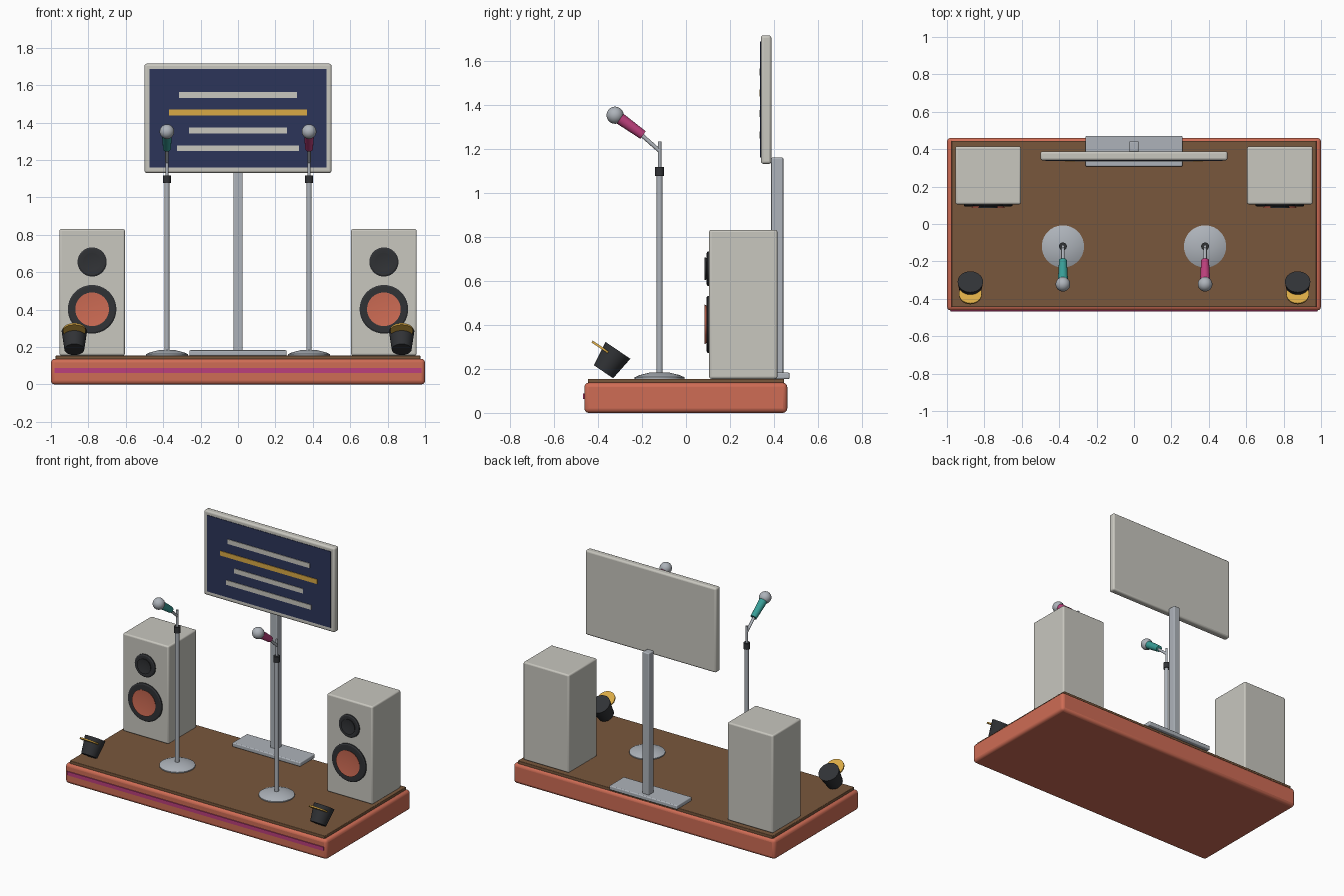
import bpy, bmesh, math
from mathutils import Vector

if "Cube" in bpy.data.objects:
    bpy.data.objects.remove(bpy.data.objects["Cube"])


def material(name, rgb):
    m = bpy.data.materials.new(name)
    m.diffuse_color = (*rgb, 1)
    m.use_nodes = True
    m.node_tree.nodes["Principled BSDF"].inputs["Base Color"].default_value = m.diffuse_color
    return m


CORAL = material("coral", (0.62, 0.15, 0.09))
WOOD = material("wood", (0.19, 0.095, 0.045))
MAGENTA = material("magenta", (0.50, 0.05, 0.20))
TEAL = material("teal", (0.04, 0.34, 0.31))
BLACK = material("black", (0.03, 0.032, 0.036))
NAVY = material("navy", (0.025, 0.035, 0.10))
GOLD = material("gold", (0.70, 0.40, 0.06))
CREAM = material("warm_grey", (0.58, 0.57, 0.52))
STEEL = material("steel", (0.42, 0.45, 0.49))


def finish(name, bm, mat):
    bmesh.ops.recalc_face_normals(bm, faces=bm.faces)
    me = bpy.data.meshes.new(name)
    bm.to_mesh(me)
    bm.free()
    me.materials.append(mat)
    ob = bpy.data.objects.new(name, me)
    bpy.context.collection.objects.link(ob)
    return ob


def box(name, lo, hi, mat, bevel=0.0):
    bm = bmesh.new()
    bmesh.ops.create_cube(bm, size=1)
    for v in bm.verts:
        v.co = [l + (c + 0.5) * (h - l) for c, l, h in zip(v.co, lo, hi)]
    ob = finish(name, bm, mat)
    if bevel:
        mod = ob.modifiers.new("bevel", "BEVEL")
        mod.width = bevel
        mod.segments = 3
    return ob


def lathe(name, profile, origin, axis, mat, n=32):
    """Revolve (radius, height) points around an axis through origin."""
    bm = bmesh.new()
    vs = [bm.verts.new((r, 0, h)) for r, h in profile]
    es = [bm.edges.new(p) for p in zip(vs, vs[1:])]
    bmesh.ops.spin(bm, geom=vs + es, axis=(0, 0, 1), cent=(0, 0, 0),
                   angle=math.tau, steps=n)
    bmesh.ops.remove_doubles(bm, verts=bm.verts, dist=1e-5)
    ob = finish(name, bm, mat)
    q = Vector((0, 0, 1)).rotation_difference(Vector(axis))
    ob.rotation_euler = q.to_euler()
    ob.location = origin
    return ob


def rod(name, a, b, r1, r2, mat, n=24):
    a, b = Vector(a), Vector(b)
    h = (b - a).length
    return lathe(name, [(0, 0), (r1, 0), (r2, h), (0, h)], a, b - a, mat, n)


# Stage platform
box("stage_base", (-1, -0.462, 0), (1, 0.46, 0.137), CORAL, 0.02)
box("stage_floor", (-0.975, -0.445, 0.13), (0.975, 0.445, 0.155), WOOD, 0.004)
box("stage_front_stripe", (-0.98, -0.468, 0.062), (0.98, -0.45, 0.088), MAGENTA)

# Screen with text bars
box("screen_frame", (-0.5, 0.34, 1.131), (0.5, 0.388, 1.715), CREAM, 0.012)
box("screen_panel", (-0.472, 0.337, 1.16), (0.472, 0.35, 1.687), NAVY)
for i, (w, z, mat) in enumerate([(0.315, 1.548, CREAM), (0.37, 1.453, GOLD),
                                 (0.262, 1.359, CREAM), (0.325, 1.263, CREAM)]):
    box(f"screen_bar_{i + 1}", (-w, 0.333, z - 0.016), (w, 0.345, z + 0.016), mat)

# Screen stand
box("screen_post", (-0.025, 0.387, 0.16), (0.025, 0.442, 1.16), STEEL, 0.006)
box("screen_foot", (-0.26, 0.308, 0.154), (0.26, 0.47, 0.183), STEEL, 0.006)

for side, s, mic_mat in (("left", -1, TEAL), ("right", 1, MAGENTA)):
    # Speaker cabinet and drivers
    x = 0.78 * s
    box(f"speaker_cabinet_{side}", (x - 0.175, 0.105, 0.155),
        (x + 0.175, 0.415, 0.831), CREAM, 0.01)
    for part, z, r, rc, mat in (("woofer", 0.402, 0.13, 0.09, CORAL),
                                ("tweeter", 0.655, 0.078, 0.052, BLACK)):
        lathe(f"{part}_ring_{side}",
              [(0, 0), (r, 0), (r, 0.017), (r - 0.008, 0.022), (rc, 0.022), (0, 0.012)],
              (x, 0.115, z), (0, -1, 0), BLACK, 40)
        lathe(f"{part}_cone_{side}",
              [(0, 0.014), (rc - 0.004, 0.03), (rc, 0.03), (rc * 0.9, 0.016)],
              (x, 0.115, z), (0, -1, 0), mat, 40)

    # Microphone stand
    x, y = 0.38 * s, -0.12
    lathe(f"mic_foot_{side}",
          [(0, 0), (0.113, 0), (0.113, 0.008), (0.09, 0.018), (0.045, 0.029), (0, 0.031)],
          (x, y, 0.154), (0, 0, 1), STEEL, 40)
    rod(f"mic_pole_{side}", (x, y, 0.17), (x, y, 1.09), 0.014, 0.014, STEEL)
    rod(f"mic_clamp_{side}", (x, y, 1.077), (x, y, 1.118), 0.021, 0.021, BLACK)
    rod(f"mic_upper_pole_{side}", (x, y, 1.1), (x, y, 1.232), 0.008, 0.008, STEEL)

    # Microphone
    rod(f"mic_arm_{side}", (x, y, 1.19), (x, -0.205, 1.265), 0.009, 0.009, STEEL)
    rod(f"mic_handle_{side}", (x, -0.195, 1.262), (x, -0.30, 1.337),
        0.021, 0.027, mic_mat)
    bm = bmesh.new()
    bmesh.ops.create_uvsphere(bm, u_segments=32, v_segments=16, radius=0.039)
    finish(f"mic_head_{side}", bm, STEEL).location = (x, -0.322, 1.352)

    # Stage lamp: tilted can with a gold lens disc
    x = 0.875 * s
    rod(f"lamp_can_{side}", (x, -0.375, 0.187), (x, -0.309, 0.284),
        0.053, 0.068, BLACK, 28)
    c, d = Vector((x, -0.376, 0.29)), Vector((0, 0.56, 0.83)) * 0.005
    rod(f"lamp_lens_{side}", c - d, c + d, 0.061, 0.061, GOLD, 28)

# Smooth shading with sharp edges kept
bpy.ops.object.select_all(action="SELECT")
bpy.context.view_layer.objects.active = bpy.context.scene.objects[0]
bpy.ops.object.shade_smooth_by_angle(angle=math.radians(32))
bpy.ops.object.select_all(action="DESELECT")
